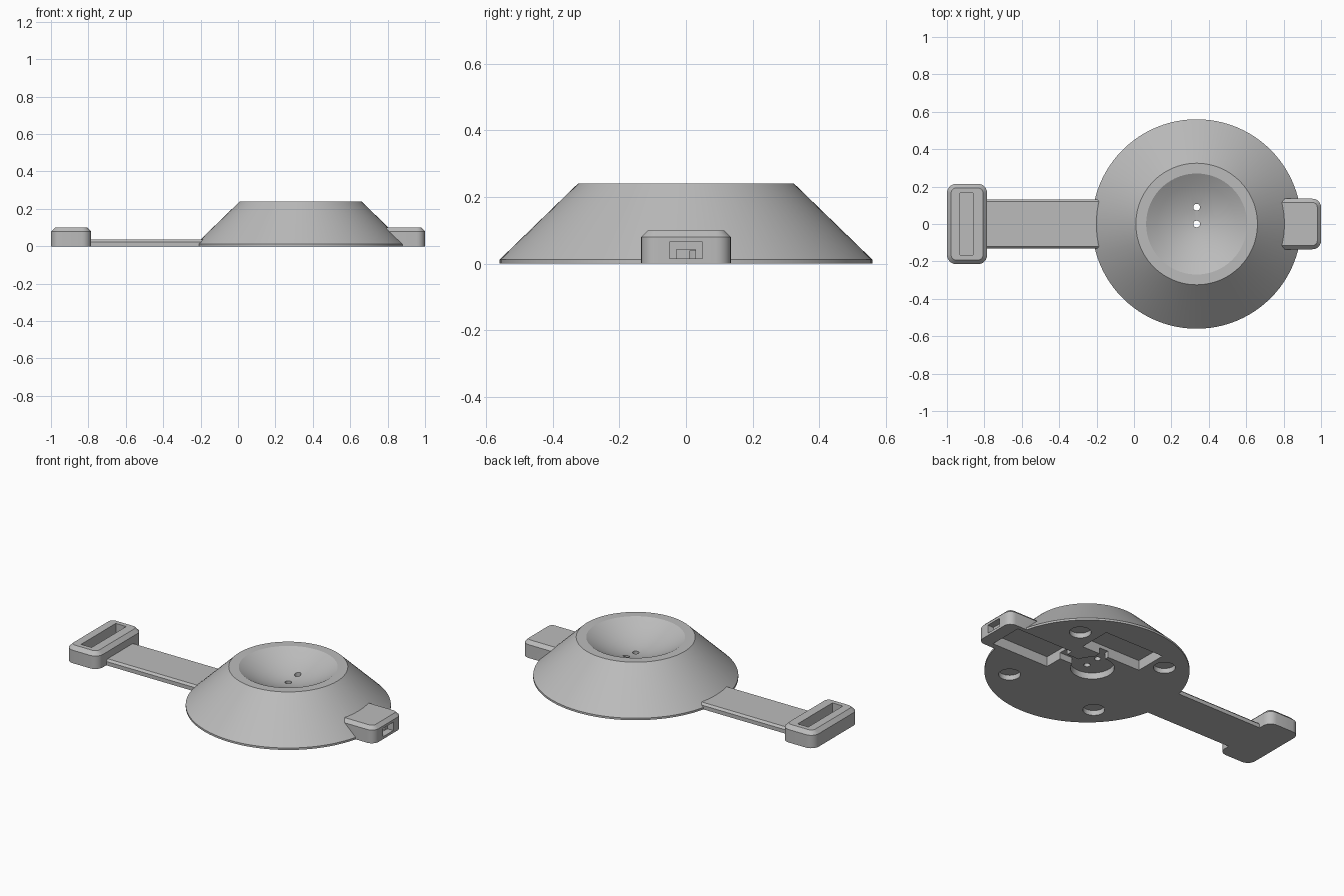
import bpy, bmesh, math

if "Cube" in bpy.data.objects:
    bpy.data.objects.remove(bpy.data.objects["Cube"], do_unlink=True)

CX = 0.335          # dome axis
SEGMENTS = 96

grey = bpy.data.materials.new("plain_grey")
grey.use_nodes = True
grey.diffuse_color = (0.5, 0.5, 0.5, 1)
grey.node_tree.nodes["Principled BSDF"].inputs["Base Color"].default_value = (0.5, 0.5, 0.5, 1)


def loft(name, rings):
    """Solid skinned through closed rings of equal length, capped at both ends."""
    bm = bmesh.new()
    loops = [[bm.verts.new(p) for p in ring] for ring in rings]
    n = len(loops[0])
    for a, b in zip(loops, loops[1:]):
        for i in range(n):
            j = (i + 1) % n
            bm.faces.new((a[i], a[j], b[j], b[i]))
    bm.faces.new(loops[0][::-1])
    bm.faces.new(loops[-1])
    bmesh.ops.recalc_face_normals(bm, faces=bm.faces)
    mesh = bpy.data.meshes.new(name)
    bm.to_mesh(mesh)
    bm.free()
    mesh.materials.append(grey)
    obj = bpy.data.objects.new(name, mesh)
    bpy.context.collection.objects.link(obj)
    return obj


def circle(x, y, z, r, n=SEGMENTS):
    return [(x + r * math.cos(2 * math.pi * i / n),
             y + r * math.sin(2 * math.pi * i / n), z) for i in range(n)]


def round_rect(x0, x1, y0, y1, z, r, steps=6):
    pts = []
    corners = ((x1 - r, y1 - r), (x0 + r, y1 - r), (x0 + r, y0 + r), (x1 - r, y0 + r))
    for k, (cx, cy) in enumerate(corners):
        for s in range(steps + 1):
            t = math.pi / 2 * (k + s / steps)
            pts.append((cx + r * math.cos(t), cy + r * math.sin(t), z))
    return pts


def chamfered_block(name, x0, x1, half_y, height, r, c):
    """Rounded block with a chamfered top edge."""
    low = [round_rect(x0, x1, -half_y, half_y, z, r) for z in (0, height - c)]
    top = round_rect(x0 + c, x1 - c, -half_y + c, half_y - c, height, r - c)
    return loft(name, low + [top])


def box(x0, x1, y0, y1, z0, z1):
    return loft("cutter", [[(x0, y0, z), (x1, y0, z), (x1, y1, z), (x0, y1, z)]
                           for z in (z0, z1)])


def drill(x, y, r, z0, z1, n=32):
    return loft("cutter", [circle(x, y, z, r, n) for z in (z0, z1)])


def cut(obj, cutters):
    """Subtract each cutter and bake the result."""
    bpy.context.view_layer.objects.active = obj
    for c in cutters:
        mod = obj.modifiers.new("cut", "BOOLEAN")
        mod.operation = "DIFFERENCE"
        mod.solver = "EXACT"
        mod.object = c
        bpy.ops.object.modifier_apply(modifier=mod.name)


# Dome: short rim, cone flank, flat lip
dome = loft("dome_body", [circle(CX, 0, z, r)
                          for r, z in ((0.56, 0), (0.56, 0.012), (0.325, 0.24))])

# Strap arm, buckle and port housing
arm = loft("strap_arm", [[(x, y * w, z) for x, y in ((-0.83, -1), (-0.1, -1), (-0.1, 1), (-0.83, 1))]
                         for w, z in ((0.132, 0), (0.132, 0.023), (0.12, 0.035))])
buckle = chamfered_block("strap_buckle", -1, -0.785, 0.215, 0.1, 0.05, 0.022)
housing = chamfered_block("port_housing", 0.7, 1, 0.135, 0.1, 0.045, 0.02)
cut(arm, [dome, buckle])
cut(housing, [dome])

# Dished top with two light holes
dish = loft("cutter", [circle(CX, 0, z, r) for r, z in
                       ((0.02, 0.147), (0.08, 0.156), (0.15, 0.178), (0.21, 0.205),
                        (0.27, 0.24), (0.27, 0.3))])
holes = [drill(CX, y, 0.018, -0.1, 0.3, 20) for y in (0, 0.09)]

# Underside: round centre recess, two pockets with wire channels, four magnet seats
under = [drill(CX, 0.045, 0.12, -0.1, 0.038, 48)]
power_pocket = box(0.535, 0.92, -0.1, 0.11, -0.1, 0.06)
side_pocket = box(CX - 0.21, CX + 0.19, 0.19, 0.39, -0.1, 0.06)
channels = [box(CX + 0.08, 0.56, 0.01, 0.07, -0.1, 0.038),
            box(CX + 0.01, CX + 0.07, 0.1, 0.21, -0.1, 0.038)]
magnets = [drill(CX + sx * 0.3, sy * 0.3, 0.06, -0.1, 0.03)
           for sx in (-1, 1) for sy in (-1, 1)]
cut(dome, [dish] + holes + under + [power_pocket, side_pocket] + channels + magnets)

# Stepped port opening in the housing, blind slot in the buckle
port = [box(0.96, 1.1, -0.05, 0.05, 0.015, 0.065),
        box(0.9, 1.1, -0.028, 0.028, 0.016, 0.042)]
cut(housing, [power_pocket] + port)
slot = box(-0.93, -0.86, -0.165, 0.165, 0.035, 0.2)
cut(buckle, [slot])

# Remove the cutters and set shading
for obj in [o for o in bpy.data.objects if o.name.startswith("cutter")]:
    bpy.data.objects.remove(obj, do_unlink=True)
for obj in (dome, arm, buckle, housing):
    bpy.ops.object.select_all(action="DESELECT")
    obj.select_set(True)
    bpy.context.view_layer.objects.active = obj
    bpy.ops.object.shade_smooth_by_angle(angle=math.radians(25))
